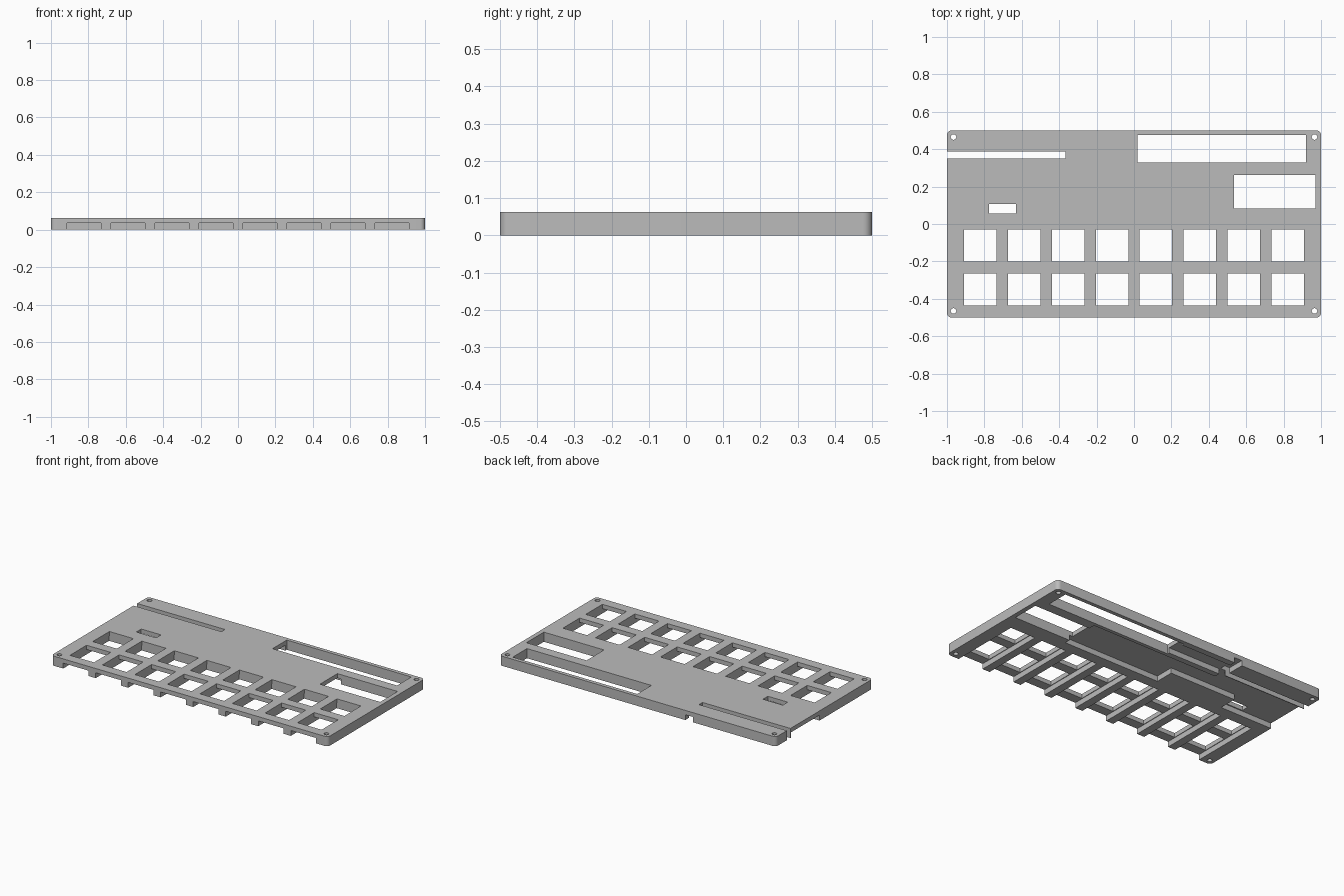
import bpy, bmesh, math

if "Cube" in bpy.data.objects:
    bpy.data.objects.remove(bpy.data.objects["Cube"])

H = 0.063      # plate thickness
R = 0.035      # underside recess depth

grey = bpy.data.materials.new("plain grey")
grey.diffuse_color = (0.5, 0.5, 0.5, 1)
grey.use_nodes = True
grey.node_tree.nodes["Principled BSDF"].inputs["Base Color"].default_value = grey.diffuse_color


def prism(name, pts, z0, z1):
    """Extrude a closed xy outline between two heights."""
    bm = bmesh.new()
    f = bm.faces.new([bm.verts.new((x, y, z0)) for x, y in pts])
    top = bmesh.ops.extrude_face_region(bm, geom=[f])["geom"]
    bmesh.ops.translate(bm, vec=(0, 0, z1 - z0),
                        verts=[g for g in top if isinstance(g, bmesh.types.BMVert)])
    bmesh.ops.recalc_face_normals(bm, faces=bm.faces)
    me = bpy.data.meshes.new(name)
    bm.to_mesh(me)
    bm.free()
    ob = bpy.data.objects.new(name, me)
    bpy.context.collection.objects.link(ob)
    return ob


def arc(cx, cy, r, a0, a1, n):
    return [(cx + r * math.cos(a0 + (a1 - a0) * i / n),
             cy + r * math.sin(a0 + (a1 - a0) * i / n)) for i in range(n + 1)]


def rect(x0, x1, y0, y1):
    return [(x0, y0), (x1, y0), (x1, y1), (x0, y1)]


# Rounded base plate
r = 0.025
outline = []
for k, (sx, sy) in enumerate([(1, 1), (-1, 1), (-1, -1), (1, -1)]):
    outline += arc(sx * (1 - r), sy * (0.5 - r), r, k * math.pi / 2, (k + 1) * math.pi / 2, 6)
plate = prism("face_plate", outline, 0, H)
plate.data.materials.append(grey)


def cut(pts, z0=-0.1, z1=0.2):
    c = prism("cutter", pts, z0, z1)
    c.hide_render = True
    m = plate.modifiers.new("cut", "BOOLEAN")
    m.operation, m.solver, m.object = "DIFFERENCE", "EXACT", c
    bpy.context.view_layer.objects.active = plate
    bpy.ops.object.modifier_apply(modifier=m.name)
    bpy.data.objects.remove(c)


# Underside electronics pocket, open on the left side
cut([(-1.1, 0.05), (-0.62, 0.05), (-0.62, 0.17), (-0.14, 0.17), (-0.14, 0.045),
     (0.56, 0.045), (0.56, 0.305), (-0.36, 0.305), (-0.36, 0.345), (-1.1, 0.345)], -0.1, R)
# Underside rear recess with a small outlet through the back edge
cut([(-0.40, 0.342), (0.05, 0.342), (0.05, 0.46), (-0.345, 0.46),
     (-0.345, 0.6), (-0.40, 0.6)], -0.1, R)

# Key openings in two rows, with a groove under each column
for i in range(8):
    x = (i - 3.5) * 0.235
    w = 0.091
    cut([(x - w, -0.6), (x + w, -0.6), (x + w, -0.026), (x - w, -0.026)], -0.1, R)
    for y in (-0.115, -0.35):
        cut(rect(x - 0.087, x + 0.087, y - 0.086, y + 0.086))

# Display windows, side slot and indicator opening
cut(rect(0.02, 0.92, 0.328, 0.475))
cut(rect(0.535, 0.97, 0.082, 0.262))
cut(rect(-1.1, -0.365, 0.35, 0.387))
cut(rect(-0.775, -0.632, 0.057, 0.108))

# Corner screw holes
for sx in (-1, 1):
    for sy in (-1, 1):
        cut(arc(sx * 0.965, sy * 0.465, 0.015, 0, 2 * math.pi * 23 / 24, 23))

plate.select_set(True)
bpy.context.view_layer.objects.active = plate
bpy.ops.object.shade_smooth_by_angle(angle=math.radians(30))
